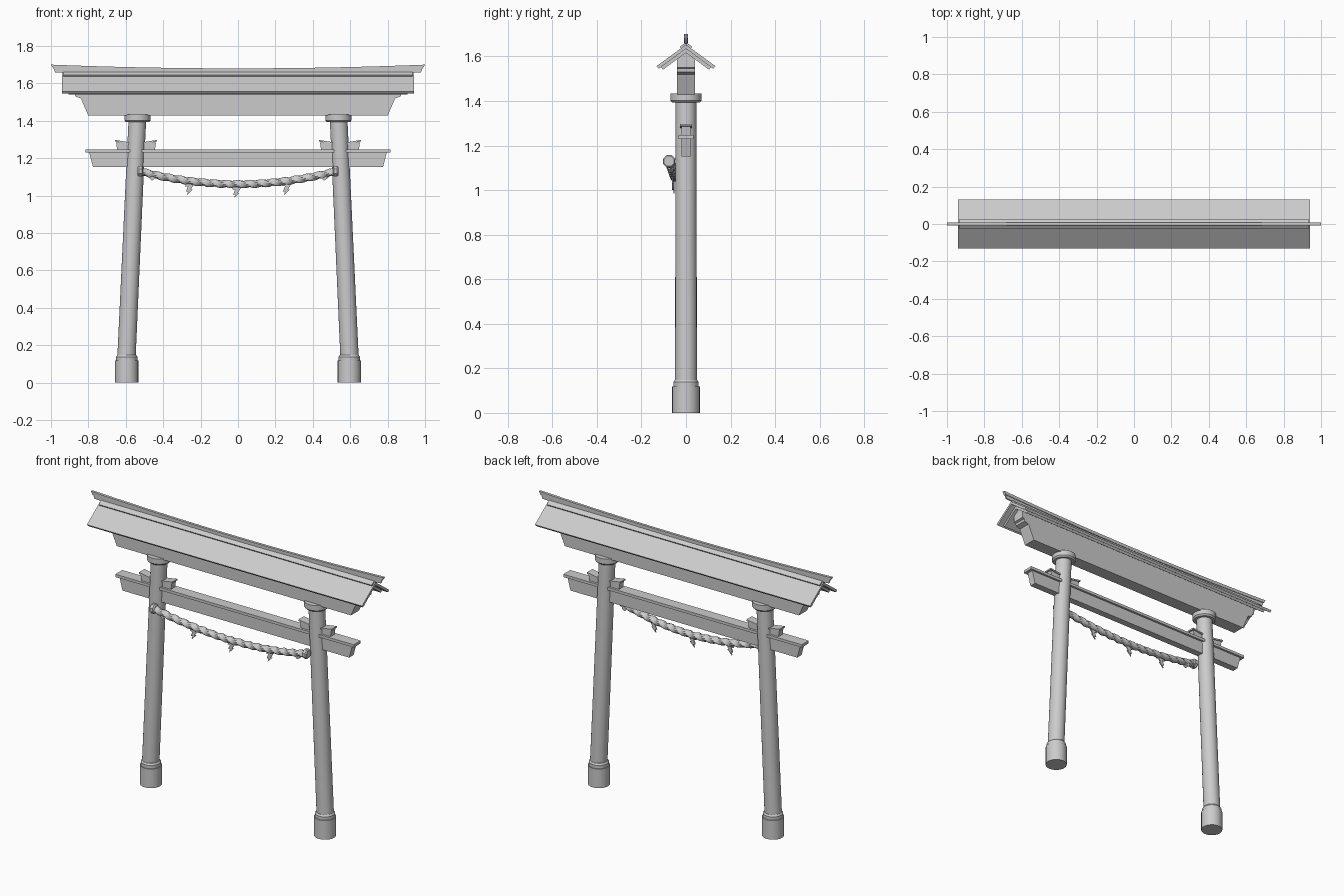
import bpy, bmesh
from math import sin, cos, pi
from mathutils import Vector

if "Cube" in bpy.data.objects:
    bpy.data.objects.remove(bpy.data.objects["Cube"])


def finish(name, bm, smooth=False):
    bmesh.ops.recalc_face_normals(bm, faces=bm.faces)
    me = bpy.data.meshes.new(name)
    bm.to_mesh(me)
    bm.free()
    ob = bpy.data.objects.new(name, me)
    bpy.context.collection.objects.link(ob)
    if smooth:
        bpy.ops.object.select_all(action='DESELECT')
        ob.select_set(True)
        bpy.context.view_layer.objects.active = ob
        bpy.ops.object.shade_smooth_by_angle(angle=0.6)
    return ob


def loft(name, rings, smooth=False):
    """Skin a list of equal-length vertex rings and cap both ends."""
    bm = bmesh.new()
    rows = [[bm.verts.new(p) for p in r] for r in rings]
    n = len(rows[0])
    for a, b in zip(rows, rows[1:]):
        for i in range(n):
            j = (i + 1) % n
            bm.faces.new((a[i], a[j], b[j], b[i]))
    bm.faces.new(rows[0])
    bm.faces.new(rows[-1])
    return finish(name, bm, smooth)


def prism_y(name, pts, half, y=0):
    """Front (x, z) outline given depth along y."""
    return loft(name, [[(x, y + s * half, z) for x, z in pts] for s in (-1, 1)])


def prism_x(name, pts, half):
    """Side (y, z) outline stretched along x."""
    return loft(name, [[(s * half, y, z) for y, z in pts] for s in (-1, 1)])


def mirrored(half_pts):
    return half_pts + [(-x, z) for x, z in reversed(half_pts)]


def column(name, stations, n=24):
    """Round stack; stations are (centre x, z, radius)."""
    return loft(name, [[(x + r * cos(2 * pi * i / n), r * sin(2 * pi * i / n), z)
                        for i in range(n)] for x, z, r in stations], True)


def gable(name, apex, run, drop, thick, half):
    """Inverted-V roof layer."""
    pts = [(0, apex), (run, apex - drop), (run - 0.01, apex - drop - thick * 0.8),
           (0, apex - thick * 1.2), (-run + 0.01, apex - drop - thick * 0.8),
           (-run, apex - drop)]
    return prism_x(name, pts, half)


# Pillars with base, collar, capital and wedge blocks
for side, s in (("left", -1), ("right", 1)):
    column(side + "_pillar_base", [(s * .595, 0, .062), (s * .595, .118, .062)])
    column(side + "_base_collar", [(s * .595, .118, .057), (s * .595, .138, .057),
                                   (s * .595, .148, .05)])
    column(side + "_pillar", [(s * .596, .14, .049), (s * .538, 1.41, .047)])
    column(side + "_capital", [(s * .537, 1.393, .062), (s * .537, 1.402, .07),
                               (s * .537, 1.434, .07)])
    c = s * .545
    prism_y(side + "_wedge_block", [(c - .1, 1.24), (c + .1, 1.24),
                                    (c + .107, 1.285), (c - .107, 1.285)], .02)
    prism_y(side + "_wedge_plate", [(c - .113, 1.289), (c - .05, 1.278), (c + .05, 1.278),
                                    (c + .113, 1.289), (c + .113, 1.298),
                                    (c + .05, 1.287), (c - .05, 1.287),
                                    (c - .113, 1.298)], .026)

# Tie beam and its top plate
prism_y("tie_beam", mirrored([(.775, 1.152), (.797, 1.235)]), .021)
prism_y("tie_beam_plate", mirrored([(.815, 1.23), (.815, 1.247)]), .034)

# Main lintel with stepped ends
prism_y("lintel", mirrored([(.8, 1.427), (.835, 1.507), (.84, 1.52), (.87, 1.53),
                            (.872, 1.545), (.885, 1.55), (.885, 1.575)]), .04)
prism_x("lintel_core", [(-.04, 1.57), (.04, 1.57), (.04, 1.6), (0, 1.63), (-.04, 1.6)], .885)

# Layered roof
gable("roof_upper", 1.653, .132, .096, .015, .94)
gable("roof_lower", 1.635, .113, .082, .015, .905)
gable("ridge_cap", 1.664, .028, .02, .018, .933)

# Upswept ridge: thin stem with wider rail
N = 24


def ridge(name, low, high, half_y, end):
    rings = []
    for i in range(N + 1):
        t = 2 * i / N - 1
        lift = .02 * abs(t) ** 2
        rings.append([(t * (end - .012), -half_y, low + lift), (t * (end - .012), half_y, low + lift),
                      (t * end, half_y, high + lift), (t * end, -half_y, high + lift)])
    return loft(name, rings)


ridge("ridge_stem", 1.638, 1.67, .004, .99)
ridge("ridge_rail", 1.66, 1.68, .008, 1.0)


# Sagging twisted rope
def rope_pos(x):
    return Vector((x, -.05 - .025 * (abs(x) / .53) ** 2, 1.061 + .25 * x * x))


M, K = 160, 15
rings = []
for i in range(M + 1):
    x = -.525 + 1.05 * i / M
    p = rope_pos(x)
    tan = (rope_pos(x + .001) - rope_pos(x - .001)).normalized()
    u = tan.cross(Vector((0, 1, 0))).normalized()
    v = tan.cross(u)
    ring = []
    for k in range(K):
        a = 2 * pi * k / K
        r = .0195 + .003 * cos(3 * (a - x * 34))
        ring.append(p + u * r * cos(a) + v * r * sin(a))
    rings.append(ring)
loft("rope", rings, True)

# Rope end knots
for side, s in (("left", -1), ("right", 1)):
    loft(side + "_rope_knot",
         [[(s * x, -.076 + r * cos(2 * pi * k / 8 + .39), 1.13 + r * sin(2 * pi * k / 8 + .39))
           for k in range(8)]
          for x, r in ((.507, .022), (.512, .03), (.53, .03), (.536, .024))])
    # Short frayed tassel near each end
    t = s * .46
    prism_y(side + "_rope_tassel", [(t - .02, 1.11), (t + .015, 1.11),
                                    (t + .018, 1.092), (t, 1.08), (t - .012, 1.092)], .012, -.068)

# Zigzag paper streamers
zig = [(-.012, 0), (.02, 0), (.008, -.026), (.022, -.026), (.004, -.054), (.014, -.054),
       (-.016, -.084), (-.01, -.064), (-.022, -.064), (-.01, -.036), (-.026, -.036)]
for i, x in enumerate((-.257, -.005, .262)):
    z0 = rope_pos(x).z + .008
    prism_y("paper_streamer_%d" % (i + 1), [(x + a, z0 + b) for a, b in zig], .003,
            rope_pos(x).y - .004)
